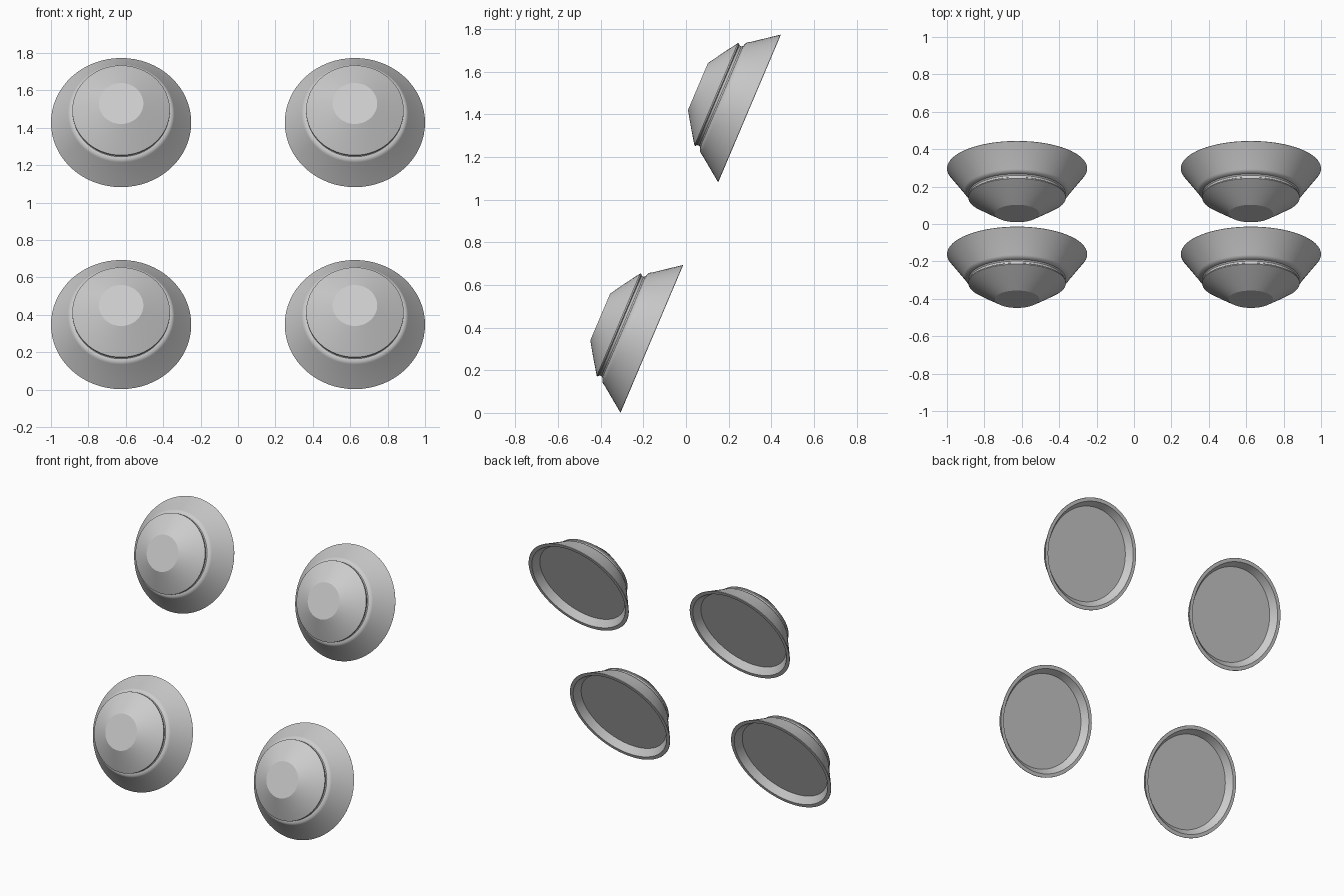
import bpy, math
from mathutils import Matrix

if "Cube" in bpy.data.objects:
    bpy.data.objects.remove(bpy.data.objects["Cube"])

SEGMENTS = 64
TILT = math.radians(23)

# (radius, distance along axis towards the front), from cap to hollow back
PROFILE = [
    (0.119, 0.263), (0.191, 0.217), (0.261, 0.170),                 # cap and cone
    (0.261, 0.164), (0.254, 0.160), (0.253, 0.149), (0.258, 0.142),  # undercut step
    (0.268, 0.139), (0.278, 0.134), (0.284, 0.126), (0.290, 0.116),  # rounded shoulder
    (0.375, 0.002), (0.374, 0.0), (0.350, 0.0),                     # flare and rim
    (0.318, 0.045),                                                # recess wall
]


def knob(name, x, y, z):
    n = SEGMENTS
    verts = [(r * math.cos(2 * math.pi * i / n), r * math.sin(2 * math.pi * i / n), h)
             for r, h in PROFILE for i in range(n)]
    faces = [(k * n + i, (k + 1) * n + i, (k + 1) * n + (i + 1) % n, k * n + (i + 1) % n)
             for k in range(len(PROFILE) - 1) for i in range(n)]
    last = (len(PROFILE) - 1) * n
    faces.append(tuple(range(n)))                                  # front cap
    faces.append(tuple(last + i for i in reversed(range(n))))      # recessed back
    mesh = bpy.data.meshes.new(name)
    mesh.from_pydata(verts, [], faces)
    obj = bpy.data.objects.new(name, mesh)
    bpy.context.collection.objects.link(obj)
    # local z points forward and up
    obj.matrix_world = Matrix.Translation((x, y, z)) @ Matrix.Rotation(math.pi / 2 - TILT, 4, 'X')
    bpy.context.view_layer.objects.active = obj
    obj.select_set(True)
    bpy.ops.object.shade_smooth_by_angle(angle=math.radians(30))
    obj.select_set(False)


# Two columns, two rows stepped back
for side, x in (("left", -0.625), ("right", 0.625)):
    knob(f"lower_{side}_knob", x, -0.16, 0.347)
    knob(f"upper_{side}_knob", x, 0.298, 1.427)
